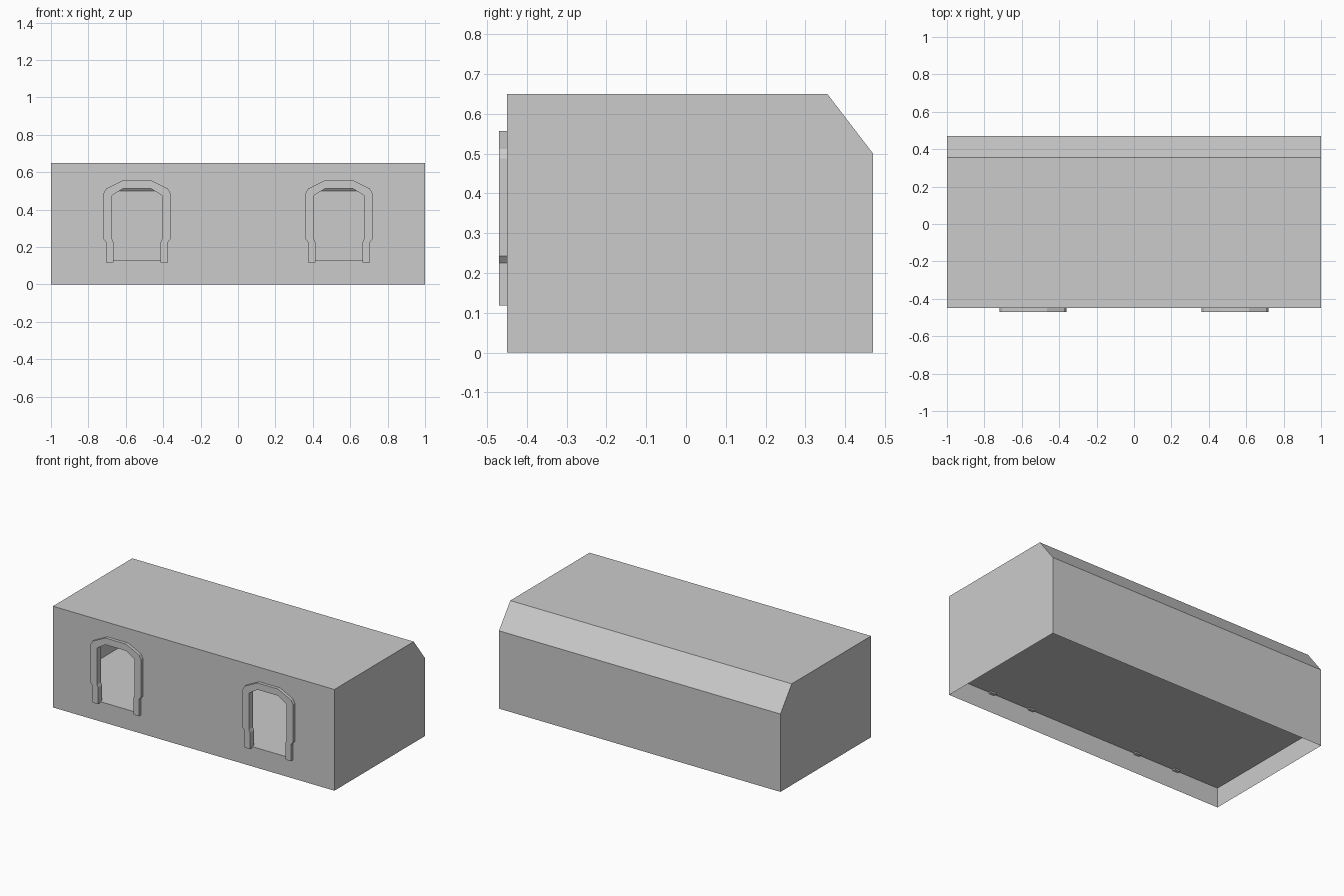
import bpy, bmesh

if "Cube" in bpy.data.objects:
    bpy.data.objects.remove(bpy.data.objects["Cube"])

FRONT, BACK, TOP, FLOOR = -0.45, 0.47, 0.65, 0.127
DOORS = (-0.54, 0.54)


def finish(bm, name):
    bmesh.ops.recalc_face_normals(bm, faces=bm.faces[:])
    mesh = bpy.data.meshes.new(name)
    bm.to_mesh(mesh)
    bm.free()
    obj = bpy.data.objects.new(name, mesh)
    bpy.context.collection.objects.link(obj)
    return obj


def polygon(name, points):
    bm = bmesh.new()
    bm.faces.new([bm.verts.new(p) for p in points])
    return finish(bm, name)


def mirrored(half):
    """Close a right-hand half outline into a symmetric one."""
    return half + [(-x, z) for x, z in reversed(half)]


# Side profile (y, z) with the sloped rear edge
profile = [(FRONT, 0), (FRONT, TOP), (0.355, TOP), (BACK, 0.50), (BACK, 0)]

# Roof, slope and back wall: sweep of the profile; the front is made separately
bm = bmesh.new()
left = [bm.verts.new((-1, y, z)) for y, z in profile]
right = [bm.verts.new((1, y, z)) for y, z in profile]
for i in range(1, len(profile) - 1):
    bm.faces.new((left[i], left[i + 1], right[i + 1], right[i]))
bm.faces.new(left)
bm.faces.new(right)
finish(bm, "building_shell")

# Front wall with two doorway holes
hole = mirrored([(0.133, FLOOR), (0.133, 0.476), (0.072, 0.514)])
loops = [[(-1, 0), (1, 0), (1, TOP), (-1, TOP)]]
loops += [[(x + cx, z) for x, z in hole] for cx in DOORS]
bm = bmesh.new()
for loop in loops:
    vs = [bm.verts.new((x, FRONT, z)) for x, z in loop]
    for a, b in zip(vs, vs[1:] + vs[:1]):
        bm.edges.new((a, b))
bmesh.ops.triangle_fill(bm, use_beauty=True, use_dissolve=False,
                        edges=bm.edges[:], normal=(0, -1, 0))
finish(bm, "front_wall")

# Raised interior floor
polygon("floor", [(-1, FRONT, FLOOR), (1, FRONT, FLOOR),
                  (1, BACK, FLOOR), (-1, BACK, FLOOR)])

# Door surrounds and the flat panels on the inner back wall
outer = [(0.165, 0.118), (0.165, 0.225), (0.179, 0.242), (0.179, 0.487),
         (0.165, 0.512), (0.074, 0.557)]
inner = [(0.126, 0.118), (0.126, 0.225), (0.133, 0.242), (0.133, 0.476),
         (0.072, 0.514)]
inner_path = mirrored(inner)
outline = mirrored(outer) + inner_path[::-1]
for side, cx in zip(("left", "right"), DOORS):
    bm = bmesh.new()
    face = bm.faces.new([bm.verts.new((x + cx, -0.47, z)) for x, z in outline])
    ext = bmesh.ops.extrude_face_region(bm, geom=[face], use_keep_orig=True)
    moved = [v for v in ext["geom"] if isinstance(v, bmesh.types.BMVert)]
    bmesh.ops.translate(bm, vec=(0, 0.04, 0), verts=moved)
    finish(bm, side + "_door_frame")

    polygon(side + "_back_panel",
            [(cx + x, BACK - 0.002, z) for x, z in
             ((-0.133, 0.22), (0.133, 0.22), (0.133, 0.478), (-0.133, 0.478))])
